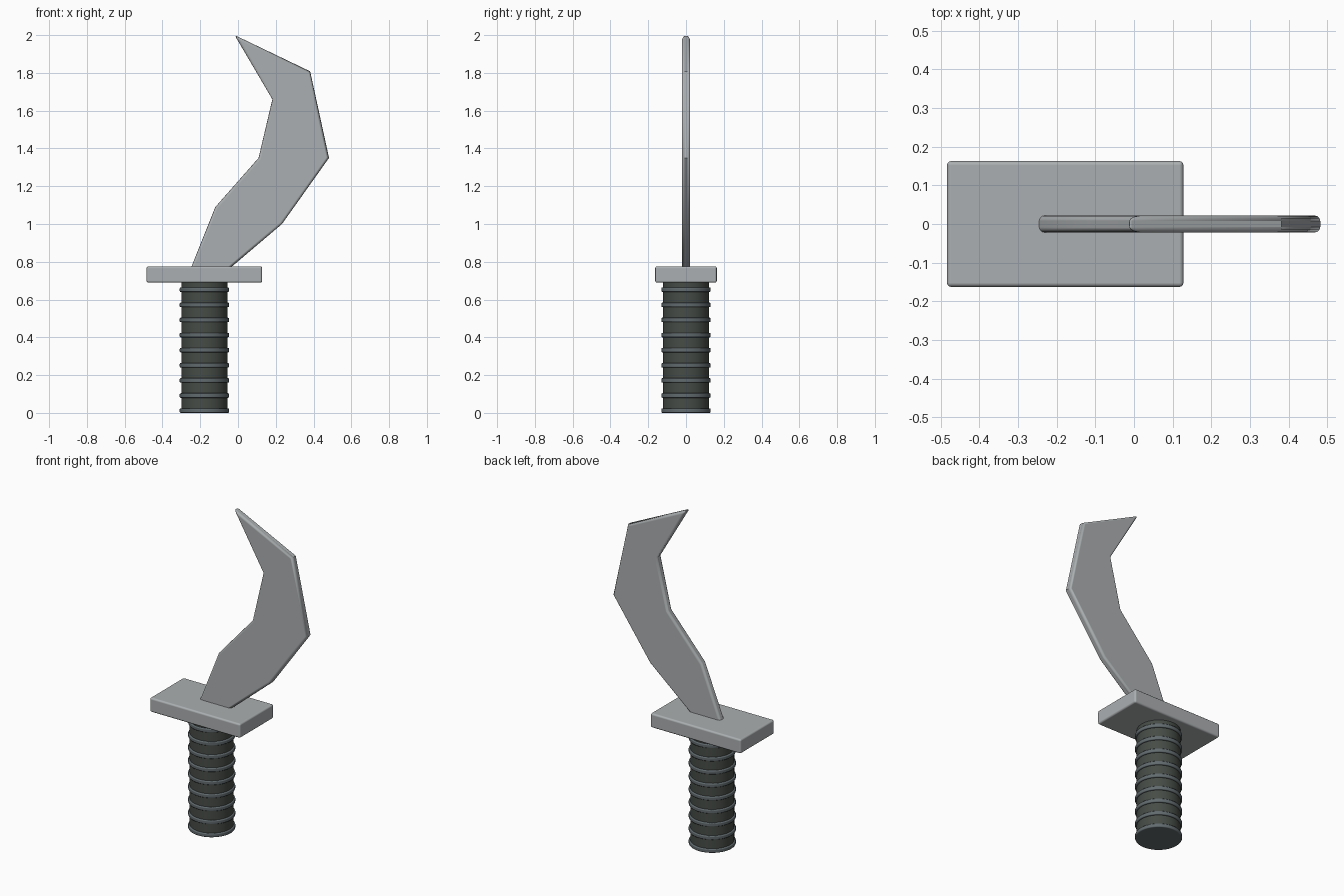
import bpy, bmesh, math

if "Cube" in bpy.data.objects:
    bpy.data.objects.remove(bpy.data.objects["Cube"])

HANDLE_X = -0.178


def material(name, rgb):
    m = bpy.data.materials.new(name)
    m.diffuse_color = (*rgb, 1)
    m.use_nodes = True
    m.node_tree.nodes["Principled BSDF"].inputs["Base Color"].default_value = m.diffuse_color
    return m


def bevel(obj, width, segments, angle=60):
    mod = obj.modifiers.new("rounded_edges", 'BEVEL')
    mod.width = width
    mod.segments = segments
    mod.limit_method = 'ANGLE'
    mod.angle_limit = math.radians(angle)
    mod.harden_normals = True
    obj.data.shade_smooth()


def cylinder(name, radius, z0, z1, mat):
    bpy.ops.mesh.primitive_cylinder_add(vertices=48, radius=radius, depth=z1 - z0,
                                        location=(HANDLE_X, 0, (z0 + z1) / 2))
    obj = bpy.context.object
    obj.name = name
    obj.data.materials.append(mat)
    return obj


grip_mat = material("dark_grip", (0.062, 0.072, 0.062))
ring_mat = material("slate_ring", (0.12, 0.145, 0.155))
metal_mat = material("grey_metal", (0.41, 0.43, 0.44))

# Grip core with evenly spaced raised rings
cylinder("grip", 0.122, 0.004, 0.70, grip_mat)
bpy.ops.object.shade_smooth_by_angle(angle=math.radians(40))
for i in range(9):
    z = 0.012 + i * 0.08
    ring = cylinder(f"grip_ring_{i + 1}", 0.131, z - 0.012, z + 0.012, ring_mat)
    bevel(ring, 0.006, 2)

# Rectangular guard
bpy.ops.mesh.primitive_cube_add(size=1, location=(HANDLE_X, 0, 0.7325))
guard = bpy.context.object
guard.name = "guard"
guard.scale = (0.612, 0.326, 0.087)
bpy.ops.object.transform_apply(location=False, rotation=False, scale=True)
guard.data.materials.append(metal_mat)
bevel(guard, 0.011, 3)

# Curved blade: front outline extruded through its thickness
outline = [(-0.264, 0.73), (-0.085, 0.73), (0.233, 1.0), (0.482, 1.35), (0.382, 1.808),
           (-0.018, 2.0), (0.182, 1.66), (0.109, 1.35), (-0.12, 1.09)]
half = 0.022
bm = bmesh.new()
face = bm.faces.new([bm.verts.new((x, -half, z)) for x, z in outline])
extruded = bmesh.ops.extrude_face_region(bm, geom=[face])["geom"]
bmesh.ops.translate(bm, vec=(0, 2 * half, 0),
                    verts=[g for g in extruded if isinstance(g, bmesh.types.BMVert)])
bmesh.ops.recalc_face_normals(bm, faces=bm.faces)
mesh = bpy.data.meshes.new("blade")
bm.to_mesh(mesh)
bm.free()
mesh.materials.append(metal_mat)
blade = bpy.data.objects.new("blade", mesh)
bpy.context.collection.objects.link(blade)
bevel(blade, 0.014, 3, 75)
bpy.context.view_layer.objects.active = blade
bpy.ops.object.select_all(action='DESELECT')
blade.select_set(True)
bpy.ops.object.shade_smooth_by_angle(angle=math.radians(35))
